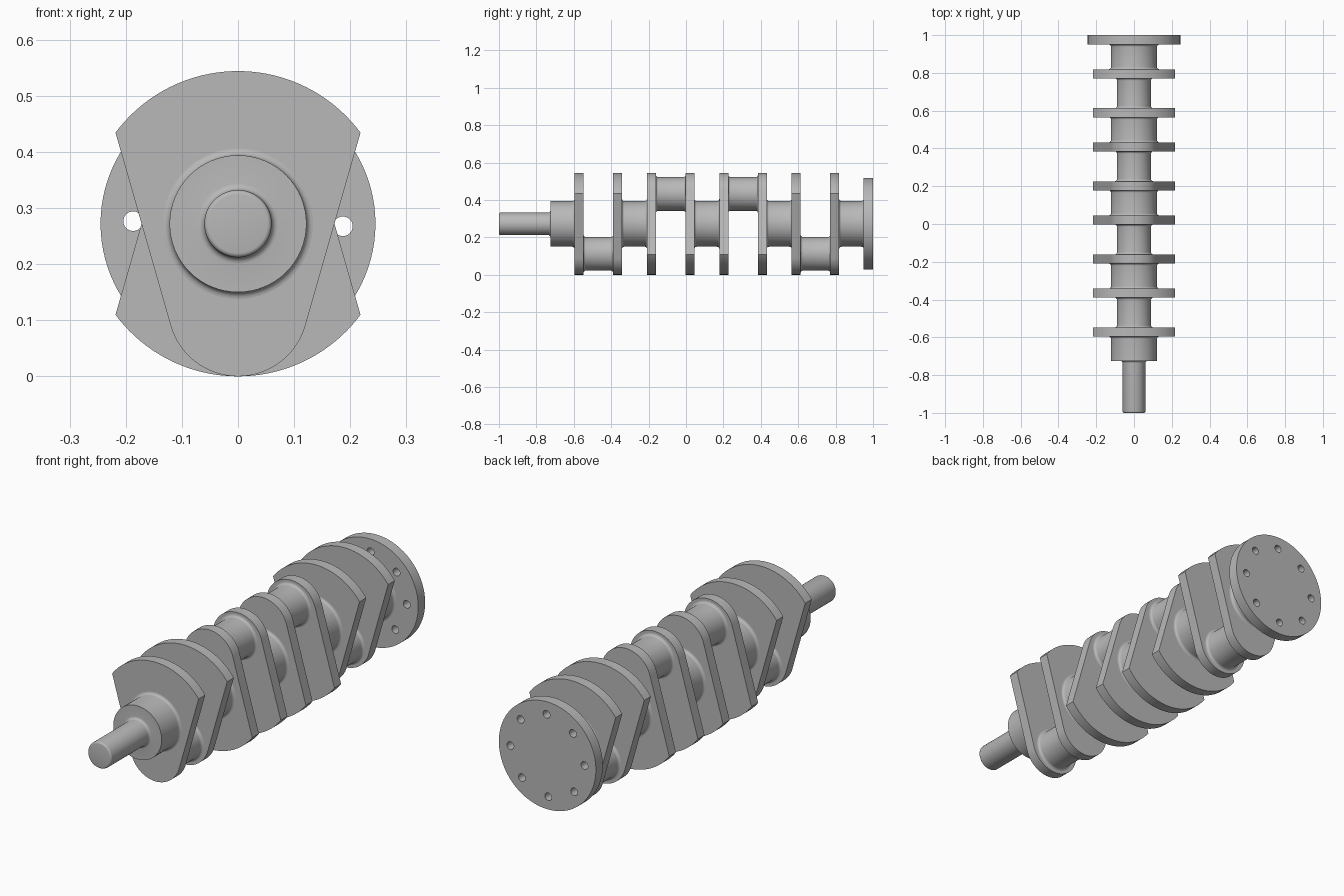
import bpy, bmesh
from math import sin, cos, pi, radians, atan2, hypot

AXIS = 0.272       # height of the main axis
THROW = 0.16       # crank pin offset
FILLET = 0.012
MAIN_R, PIN_R, NOSE_R = 0.122, 0.09, 0.06
WEB_T = 0.048

cube = bpy.data.objects.get("Cube")
if cube:
    bpy.data.objects.remove(cube, do_unlink=True)

steel = bpy.data.materials.new("grey_steel")
steel.use_nodes = True
GREY = (0.48, 0.48, 0.48, 1)
steel.diffuse_color = GREY
steel.node_tree.nodes["Principled BSDF"].inputs["Base Color"].default_value = GREY


def arc(cx, cy, r, start, end, n):
    return [(cx + r * cos(start + (end - start) * i / n),
             cy + r * sin(start + (end - start) * i / n)) for i in range(n + 1)]


def finish(obj):
    obj.data.materials.clear()
    obj.data.materials.append(steel)
    bpy.ops.object.select_all(action='DESELECT')
    obj.select_set(True)
    bpy.context.view_layer.objects.active = obj
    bpy.ops.object.shade_smooth_by_angle(angle=radians(30))


def plate(name, outlines, y0, y1):
    """Extrude closed outlines in x and z; inner outlines become holes."""
    curve = bpy.data.curves.new(name, 'CURVE')
    curve.dimensions = '2D'
    curve.fill_mode = 'BOTH'
    curve.extrude = (y1 - y0) / 2
    for pts in outlines:
        spline = curve.splines.new('POLY')
        spline.points.add(len(pts) - 1)
        for p, (x, z) in zip(spline.points, pts):
            p.co = (x, z, 0, 1)
        spline.use_cyclic_u = True
    obj = bpy.data.objects.new(name, curve)
    bpy.context.collection.objects.link(obj)
    obj.location = (0, (y0 + y1) / 2, AXIS)
    obj.rotation_euler = (pi / 2, 0, 0)
    bpy.ops.object.select_all(action='DESELECT')
    obj.select_set(True)
    bpy.context.view_layer.objects.active = obj
    bpy.ops.object.convert(target='MESH')
    obj = bpy.context.object
    bm = bmesh.new()
    bm.from_mesh(obj.data)
    bmesh.ops.remove_doubles(bm, verts=bm.verts, dist=1e-5)
    bmesh.ops.recalc_face_normals(bm, faces=bm.faces)
    bm.to_mesh(obj.data)
    bm.free()
    finish(obj)


def lathe(name, profile, z, steps=64):
    """Turn (y, radius) points around an axis along y at height z."""
    bm = bmesh.new()
    rings = [[bm.verts.new((r * cos(2 * pi * i / steps), y, z + r * sin(2 * pi * i / steps)))
              for i in range(steps)] for y, r in profile]
    for a, b in zip(rings, rings[1:]):
        for i in range(steps):
            j = (i + 1) % steps
            bm.faces.new((a[i], a[j], b[j], b[i]))
    bm.faces.new(rings[0])
    bm.faces.new(rings[-1])
    bmesh.ops.recalc_face_normals(bm, faces=bm.faces)
    mesh = bpy.data.meshes.new(name)
    bm.to_mesh(mesh)
    bm.free()
    obj = bpy.data.objects.new(name, mesh)
    bpy.context.collection.objects.link(obj)
    finish(obj)


def flare_in(y, r):
    return arc(y + FILLET, r + FILLET, FILLET, pi, 1.5 * pi, 5)


def flare_out(y, r):
    return arc(y - FILLET, r + FILLET, FILLET, 1.5 * pi, 2 * pi, 5)


# Counterweight web: wide arc opposite the pin, tapering to a round lobe
big_r = AXIS
lobe_r = 0.125
lobe_z = lobe_r - AXIS
taper = atan2(0.28, 1)
corner = atan2(0.162, 0.218)
web = (arc(0, 0, big_r, corner, pi - corner, 40)
       + arc(0, lobe_z, lobe_r, pi + taper, 2 * pi - taper, 32))

# Four throws, each a pair of webs and a pin
starts = [-0.596 + 0.387 * i for i in range(4)]
SPAN = 0.206
for n, (y, side) in enumerate(zip(starts, (1, -1, -1, 1)), 1):
    outline = [(x * side, z * side) for x, z in web]
    plate(f"front_web_{n}", [outline], y, y + WEB_T)
    plate(f"rear_web_{n}", [outline], y + SPAN, y + SPAN + WEB_T)
    lathe(f"crank_pin_{n}",
          flare_in(y + WEB_T, PIN_R) + flare_out(y + SPAN, PIN_R), AXIS - side * THROW)

# Main journals between the throws and before the flange
ends = starts[1:] + [0.95]
for n, (y, end) in enumerate(zip(starts, ends), 2):
    lathe(f"main_journal_{n}",
          flare_in(y + SPAN + WEB_T, MAIN_R) + flare_out(end, MAIN_R), AXIS)

# Front journal and nose turned as one piece
SHOULDER = -0.725
lathe("front_journal_and_nose",
      arc(-0.992, NOSE_R - 0.008, 0.008, pi, pi / 2, 4)
      + flare_out(SHOULDER, NOSE_R) + [(SHOULDER, MAIN_R)]
      + flare_out(starts[0], MAIN_R), AXIS)

# Rear flange with a ring of eight bolt holes
rim = arc(0, 0, 0.245, 0, 2 * pi, 96)[:-1]
holes = []
for i in range(8):
    a = i * pi / 4 - radians(1.4)
    holes.append(arc(0.187 * cos(a), 0.187 * sin(a), 0.0175, 0, 2 * pi, 24)[:-1])
plate("rear_flange", [rim] + holes, 0.95, 1.0)
